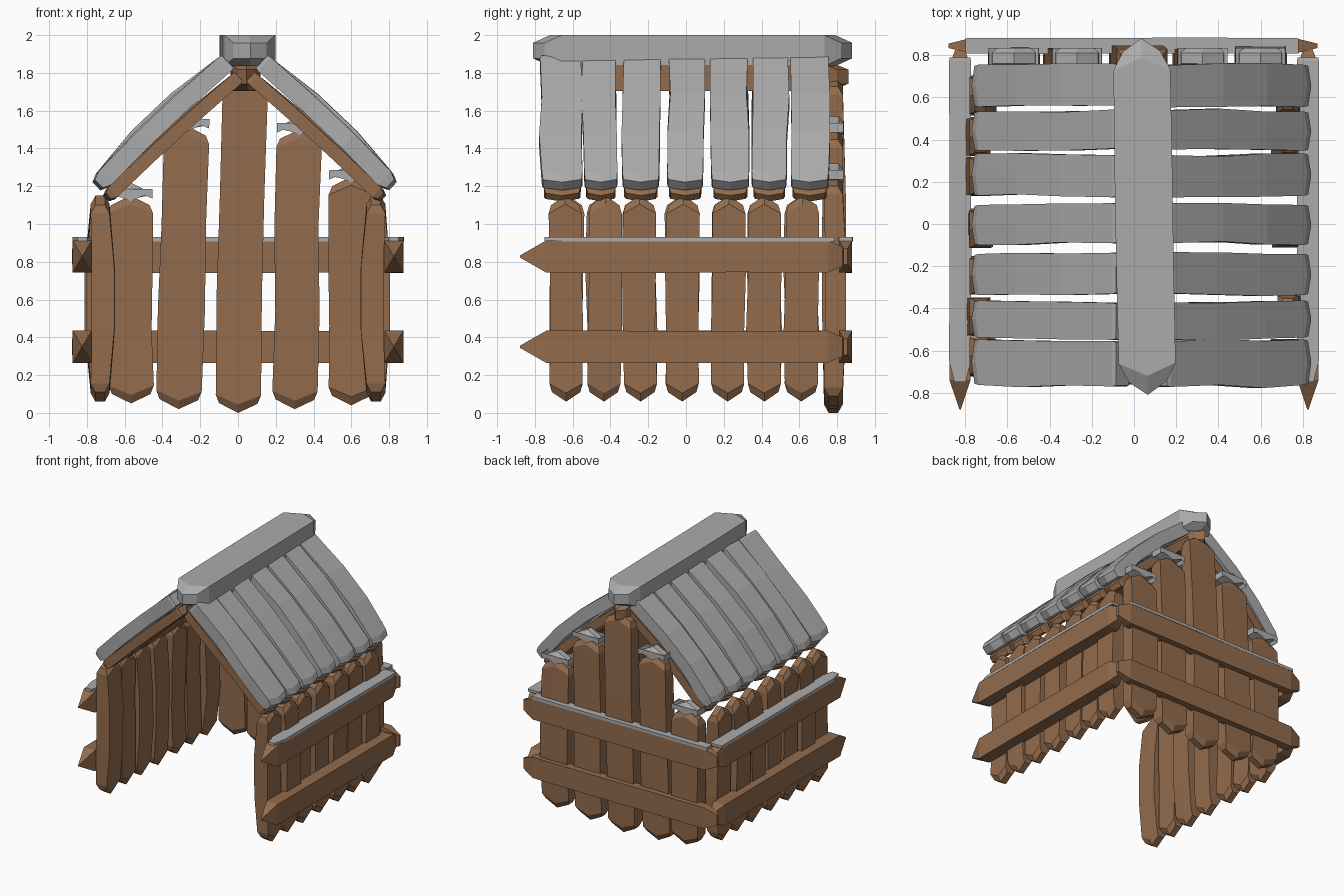
import bpy, bmesh, random
from mathutils import Vector

random.seed(4)
cube = bpy.data.objects.get("Cube")
if cube:
    bpy.data.objects.remove(cube, do_unlink=True)


def material(name, rgb):
    m = bpy.data.materials.new(name)
    m.use_nodes = True
    m.diffuse_color = (*rgb, 1)
    m.node_tree.nodes["Principled BSDF"].inputs["Base Color"].default_value = (*rgb, 1)
    return m


WOOD = material("brown wood", (0.29, 0.15, 0.075))
GREY = material("weathered grey", (0.41, 0.41, 0.41))

# End shapes: chevron setback, bevel length, width scale, thickness scale
BLUNT = (0.05, 0.045, 0.85, 0.5)
SPIKE = (0.0, 0.14, 0.06, 0.06)
SHORT = (0.0, 0.1, 0.5, 0.3)
FLAT = (0.0, 0.02, 0.95, 0.9)
SECTION = [(-.5, -.5), (0, -.5), (.5, -.5), (.5, .5), (0, .5), (-.5, .5)]


def plank(name, start, end, normal, width, thick, mat, tips=(BLUNT, BLUNT),
          bow=0.0, wobble=0.008, swell=1.0):
    """Rough-hewn board from start to end, its broad face along normal."""
    start, end = Vector(start), Vector(end)
    axis = (end - start).normalized()
    side = Vector(normal).cross(axis).normalized()
    up = axis.cross(side).normalized()
    length = (end - start).length
    bm = bmesh.new()
    rings = []

    def ring(dist, chev, ws, ts, lift=0.0, shift=0.0):
        row = []
        for u, v in SECTION:
            d = dist + chev * abs(u) * 2
            p = start + axis * d + side * (u * width * ws + shift) + up * (v * thick * ts + lift)
            row.append(bm.verts.new(p))
        rings.append(row)

    c, b, ws, ts = tips[0]
    ring(0, c, ws, ts)
    ring(b, c, 1, 1)
    for f in (0.35, 0.65):
        ring(length * f, 0, 1 + random.uniform(-wobble, wobble) * 5, swell,
             bow, random.uniform(-wobble, wobble))
    c, b, ws, ts = tips[1]
    ring(length - b, -c, 1, 1)
    ring(length, -c, ws, ts)
    for r0, r1 in zip(rings, rings[1:]):
        for i in range(6):
            j = (i + 1) % 6
            bm.faces.new((r0[i], r0[j], r1[j], r1[i]))
    for r in (rings[0], rings[-1]):
        bm.faces.new((r[0], r[1], r[4], r[5]))
        bm.faces.new((r[1], r[2], r[3], r[4]))
    bmesh.ops.recalc_face_normals(bm, faces=bm.faces)
    mesh = bpy.data.meshes.new(name)
    bm.to_mesh(mesh)
    bm.free()
    mesh.materials.append(mat)
    obj = bpy.data.objects.new(name, mesh)
    bpy.context.collection.objects.link(obj)
    return obj


# Side walls: upright planks held by two pointed rails
WALL_Y = (-.635, -.435, -.24, -.02, .22, .415, .61)
RAIL_Z = (.35, .828)
for s, label in ((1, "left"), (-1, "right")):
    for i, y in enumerate(WALL_Y):
        x = s * .73
        plank(f"{label}_wall_plank_{i}", (x, y, .06), (x, y + random.uniform(-.01, .01), 1.15),
              (s, 0, 0), .175, .1, WOOD, bow=random.uniform(-.025, .025), swell=1.2)
    for z in RAIL_Z:
        plank(f"{label}_rail", (s * .825, -.88, z), (s * .825, .85, z),
              (s, 0, 0), .17, .1, WOOD, tips=(SPIKE, SHORT), wobble=.003)
    plank(f"{label}_rail_cap", (s * .825, -.75, .92), (s * .825, .79, .92),
          (0, 0, 1), .104, .024, GREY, tips=((0, .1, .5, .9), FLAT), wobble=.002)

# Back wall: five planks rising to the gable, some with grey caps
# Columns: bottom x, top x, bottom z, top z, cap
BACK = ((-.565, -.57, .05, 1.15, True), (-.315, -.27, .02, 1.52, True),
        (0, .04, 0, 1.78, False), (.3, .325, .02, 1.5, True),
        (.6, .6, .04, 1.25, True))
for i, (x0, x1, z0, z1, cap) in enumerate(BACK):
    plank(f"back_wall_plank_{i}", (x0, .78, z0), (x1, .78, z1), (0, 1, 0),
          .24, .1, WOOD, bow=random.uniform(-.01, .015), swell=1.1)
    if cap:
        plank(f"back_plank_cap_{i}", (x1, .785, z1 - .03), (x1, .785, z1 + .07), (0, 1, 0),
              .235, .1, GREY, tips=((.05, .01, 1, 1), (.05, .035, .85, .5)), wobble=.002)
for z in RAIL_Z:
    plank("back_rail", (-.88, .845, z), (.87, .845, z), (0, 1, 0),
          .17, .07, WOOD, tips=(SHORT, SHORT), wobble=.003)
plank("back_rail_cap", (-.8, .845, .92), (.78, .845, .92), (0, 0, 1),
      .074, .024, GREY, tips=(FLAT, FLAT), wobble=.002)

# Roof: grey boards over brown boards on both slopes
ROOF_X = .035
ROOF_Y = (-.655, -.45, -.24, -.005, .235, .44, .655)
ROOF_W = (.215, .175, .195, .19, .2, .185, .2)
for s, label in ((1, "left"), (-1, "right")):
    normal = (s * .7, 0, .72)
    for i, (y, w) in enumerate(zip(ROOF_Y, ROOF_W)):
        y1 = y + random.uniform(-.012, .012)
        bow = .01 if i == 0 else random.uniform(.01, .035)
        plank(f"{label}_roof_board_{i}", (ROOF_X + s * .785, y, 1.2), (ROOF_X + s * .09, y1, 1.86),
              normal, w, .1, GREY, tips=((.02, .045, .95, .6), FLAT), bow=bow)
        plank(f"{label}_roof_underboard_{i}", (ROOF_X + s * .735, y, 1.135),
              (ROOF_X + s * .03, y1, 1.78), normal, w - .02, .07, WOOD,
              tips=((.02, .03, .9, .6), FLAT), bow=bow * .6)

# Ridge: grey cap beam over a brown beam
RIDGE_END = (.06, .09, .65, .5)
plank("ridge_cap", (.065, -.81, 1.918), (.035, .88, 1.918), (0, 0, 1),
      .27, .164, GREY, tips=(RIDGE_END, RIDGE_END), wobble=.006)
plank("ridge_beam", (.045, -.72, 1.78), (.035, .86, 1.78), (0, 0, 1),
      .15, .15, WOOD, tips=(RIDGE_END, RIDGE_END), wobble=.004)
